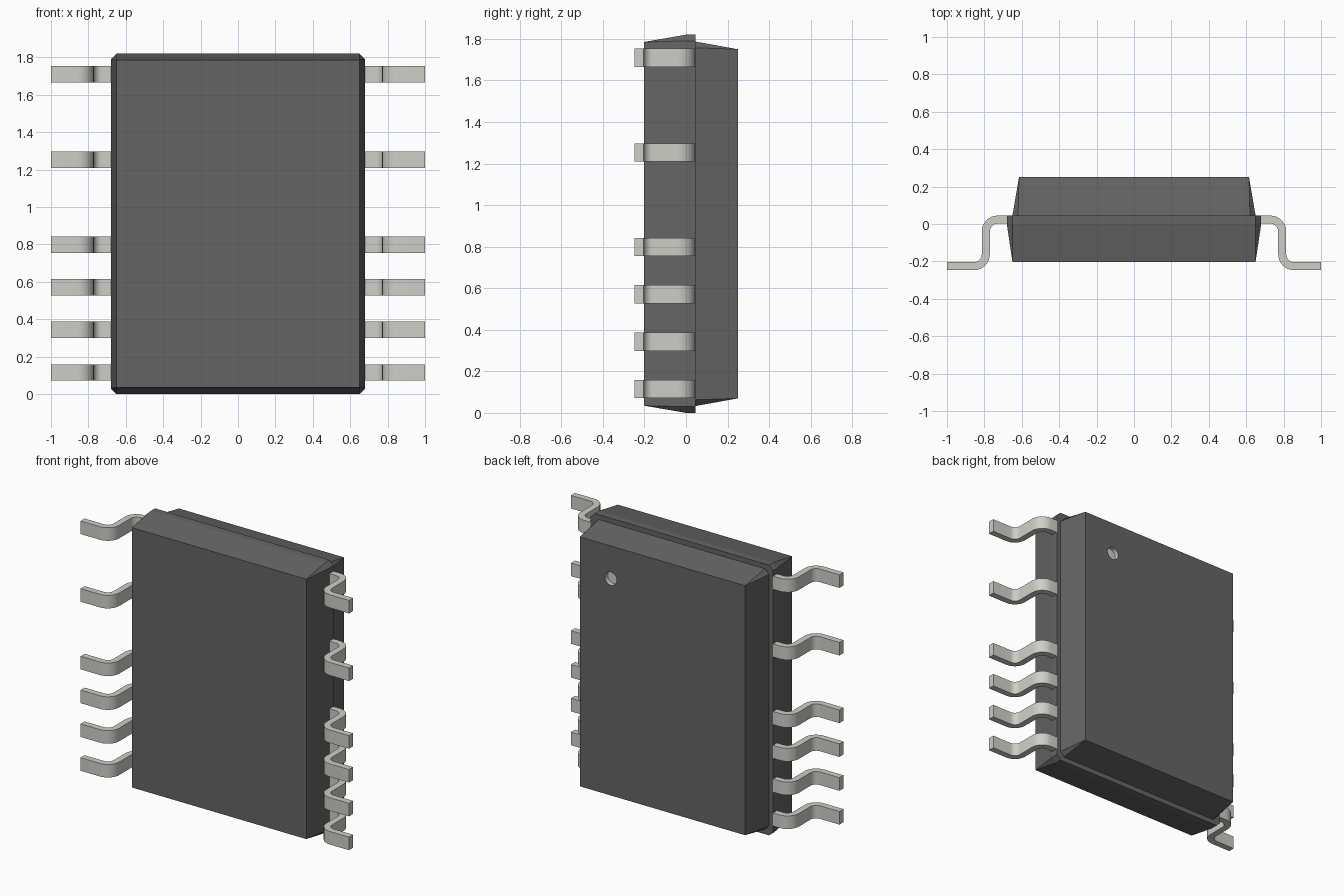
import bpy, bmesh, math

if "Cube" in bpy.data.objects:
    bpy.data.objects.remove(bpy.data.objects["Cube"])


def material(name, rgb):
    m = bpy.data.materials.new(name)
    m.diffuse_color = (*rgb, 1)
    m.use_nodes = True
    m.node_tree.nodes["Principled BSDF"].inputs["Base Color"].default_value = m.diffuse_color
    return m


dark = material("dark_plastic", (0.13, 0.13, 0.13))
metal = material("metal", (0.62, 0.62, 0.58))


def add_object(name, bm, mats):
    bmesh.ops.remove_doubles(bm, verts=bm.verts, dist=1e-5)
    bmesh.ops.recalc_face_normals(bm, faces=bm.faces)
    me = bpy.data.meshes.new(name)
    bm.to_mesh(me)
    bm.free()
    for m in mats:
        me.materials.append(m)
    ob = bpy.data.objects.new(name, me)
    bpy.context.collection.objects.link(ob)
    return ob


MID_Z = 0.91


def ring(bm, y, hx, hz, cut):
    """Rectangle in the xz plane with its corners cut off."""
    pts = []
    for sx, sz in ((1, 1), (-1, 1), (-1, -1), (1, -1)):
        pair = [(sx * hx, sz * (hz - cut)), (sx * (hx - cut), sz * hz)]
        pts += pair if sx * sz > 0 else pair[::-1]
    return [bm.verts.new((x, y, MID_Z + z)) for x, z in pts]


# Package body: front half, parting band with ledge, tapered back half
bm = bmesh.new()
sections = [(-0.202, 0.65, 0.875, 0), (0, 0.68, 0.91, 0.03), (0.045, 0.68, 0.91, 0.03),
            (0.045, 0.65, 0.877, 0.03), (0.25, 0.615, 0.84, 0)]
rings = [ring(bm, *s) for s in sections]
for a, b in zip(rings, rings[1:]):
    for i in range(8):
        j = (i + 1) % 8
        bm.faces.new((a[i], a[j], b[j], b[i]))
bm.faces.new(rings[0])
bm.faces.new(rings[-1])
body = add_object("package_body", bm, [dark, metal])

# Pin-one dimple, with a light inside
bm = bmesh.new()
bmesh.ops.create_cone(bm, cap_ends=True, segments=32, radius1=0.044, radius2=0.044, depth=0.06)
cutter = add_object("dimple_cutter", bm, [metal])
cutter.rotation_euler.x = math.pi / 2
cutter.location = (0.385, 0.25, 1.53)
cutter.hide_render = True
cutter.hide_set(True)
cut = body.modifiers.new("dimple", 'BOOLEAN')
cut.operation = 'DIFFERENCE'
cut.solver = 'EXACT'
cut.material_mode = 'TRANSFER'
cut.object = cutter


def arc(cx, cy, r, a0, a1, n=8):
    angles = [math.radians(a0 + (a1 - a0) * i / n) for i in range(n + 1)]
    return [(cx + r * math.cos(a), cy + r * math.sin(a)) for a in angles]


# Gull-wing lead profile in xy: outer edge out, foot end, inner edge back
IN, OUT = 0.042, 0.085
upper, lower = (0.729, -0.04), (0.856, -0.162)
profile = ([(0.68, 0.045)] + arc(*upper, OUT, 90, 0) + arc(*lower, IN, 180, 270)
           + [(1, lower[1] - IN), (1, lower[1] - OUT)]
           + arc(*lower, OUT, 270, 180) + arc(*upper, IN, 0, 90)
           + [(0.68, upper[1] + IN)])
WIDTH = 0.088
bm = bmesh.new()
face = bm.faces.new([bm.verts.new((x, y, -WIDTH / 2)) for x, y in profile])
ext = bmesh.ops.extrude_face_region(bm, geom=[face])
bmesh.ops.translate(bm, vec=(0, 0, WIDTH),
                    verts=[g for g in ext["geom"] if isinstance(g, bmesh.types.BMVert)])
lead = add_object("lead_pair_1", bm, [metal])
bpy.context.view_layer.objects.active = lead
lead.select_set(True)
bpy.ops.object.shade_smooth_by_angle(angle=math.radians(30))

# Lead pairs on a regular pitch with two positions left empty
for k, slot in enumerate((0, 1, 2, 3, 5, 7)):
    ob = lead
    if k:
        ob = bpy.data.objects.new(f"lead_pair_{k + 1}", lead.data)
        bpy.context.collection.objects.link(ob)
    ob.location.z = 0.115 + 0.2277 * slot
    ob.modifiers.new("both_sides", 'MIRROR').use_axis = (True, False, False)
